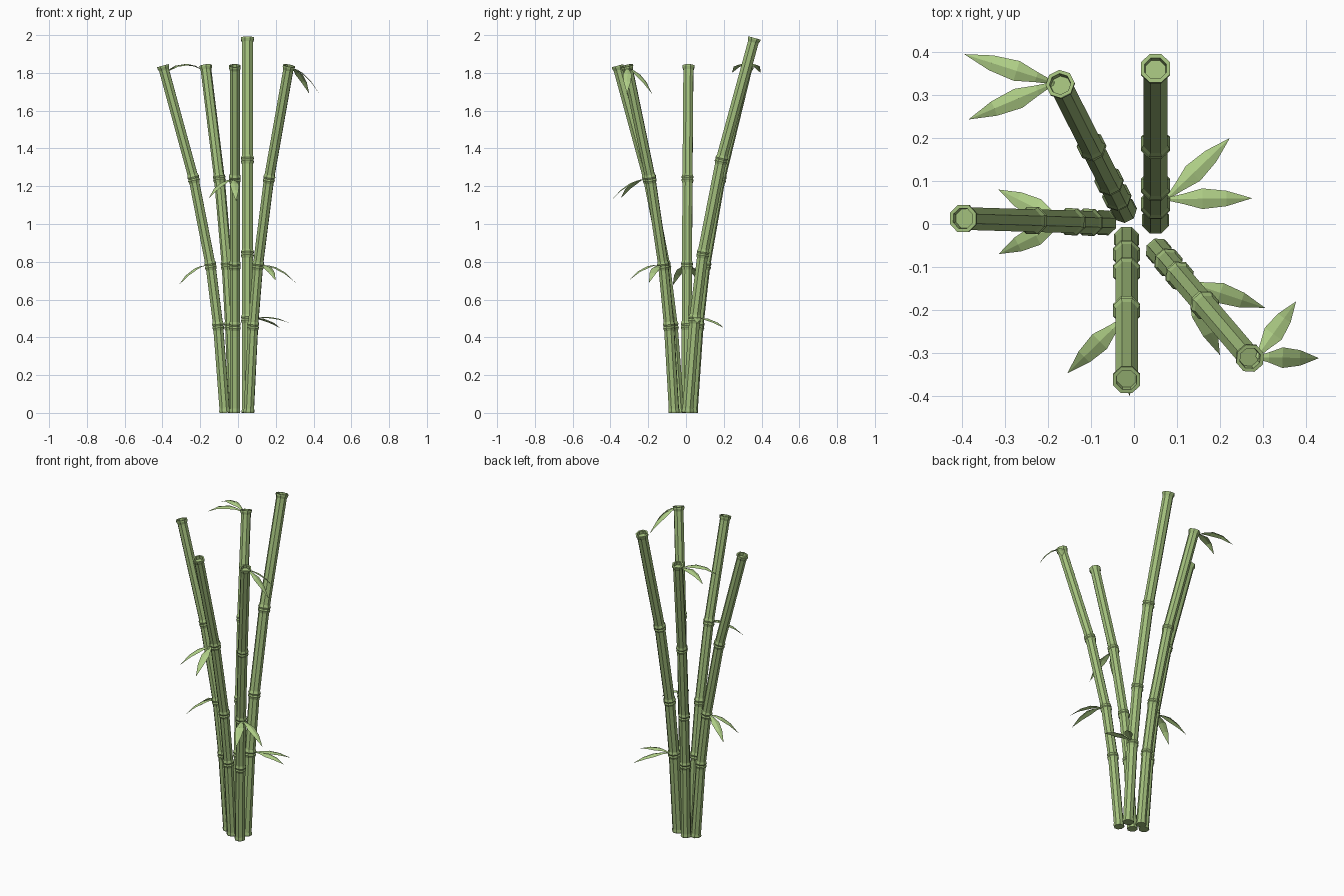
import bpy, bmesh
from math import cos, sin, tau
from mathutils import Vector

if "Cube" in bpy.data.objects:
    bpy.data.objects.remove(bpy.data.objects["Cube"])

SIDES = 8


def material(name, color):
    m = bpy.data.materials.new(name)
    m.diffuse_color = (*color, 1)
    m.use_nodes = True
    m.node_tree.nodes["Principled BSDF"].inputs["Base Color"].default_value = m.diffuse_color
    return m


STALK = material("stalk_green", (0.36, 0.52, 0.2))
LEAF = material("leaf_green", (0.43, 0.62, 0.24))


def finish(name, bm, mat):
    bmesh.ops.recalc_face_normals(bm, faces=bm.faces)
    me = bpy.data.meshes.new(name)
    bm.to_mesh(me)
    bm.free()
    me.materials.append(mat)
    bpy.context.collection.objects.link(bpy.data.objects.new(name, me))


# Stalk: octagonal tube bending a little more outward at every node
NODES = [(0, 0), (0.035, 0.46), (0.075, 0.78), (0.165, 1.24), (0.328, 1.838)]


def stalk(name, base, lean, scale=1.0):
    out = Vector((lean[0], lean[1], 0)).normalized()
    side = Vector((-out.y, out.x, 0))
    body, rim = 0.0285 * scale, 0.034 * scale
    pts = [Vector((base[0], base[1], 0)) + scale * (out * o + Vector((0, 0, z)))
           for o, z in NODES]
    dirs = [(b - a).normalized() for a, b in zip(pts, pts[1:])]
    last = len(pts) - 1
    rings = []                                   # (centre, axis, radius)
    for i, p in enumerate(pts):
        before, after = dirs[max(i - 1, 0)], dirs[min(i, last - 1)]
        mid = (before + after).normalized()
        if i > 0:
            rings += [(p - before * 0.024, before, body), (p - before * 0.009, mid, rim)]
        rings.append((p, mid, rim if i == last else body * 1.06))
        if i < last:
            rings += [(p + after * 0.009, mid, rim if i else body * 1.1),
                      (p + after * 0.024, after, body)]
    # recessed hollow at the cut top
    rings += [(pts[-1], dirs[-1], rim * 0.74),
              (pts[-1] - dirs[-1] * 0.02, dirs[-1], rim * 0.7)]
    bm = bmesh.new()
    loops = []
    for c, axis, r in rings:
        u = side.cross(axis).normalized()
        loop = []
        for k in range(SIDES):
            a = tau * (k + 0.5) / SIDES
            v = c + r * (u * cos(a) + side * sin(a))
            v.z = max(v.z, 0)
            loop.append(bm.verts.new(v))
        loops.append(loop)
    for a, b in zip(loops, loops[1:]):
        for k in range(SIDES):
            n = (k + 1) % SIDES
            bm.faces.new((a[k], a[n], b[n], b[k]))
    bm.faces.new(loops[0][::-1])
    bm.faces.new(loops[-1])
    finish(name, bm, STALK)


# Leaf: folded blade, (position along, half width) stations, arching down to the tip
BLADE = [(0, 0.003), (0.2, 0.012), (0.42, 0.024), (0.7, 0.018)]


def leaf(name, base, tip, lift=0.03):
    base, tip = Vector(base), Vector(tip)
    run = tip - base
    side = Vector((-run.y, run.x, 0)).normalized()
    bm = bmesh.new()
    rows = []
    for t, w in BLADE:
        c = base + run * t + Vector((0, 0, 4 * lift * t * (1 - t)))
        fold = Vector((0, 0, w * 0.3))
        rows.append([bm.verts.new(v) for v in
                     (c - side * w - fold, c, c + side * w - fold)])
    for a, b in zip(rows, rows[1:]):
        for k in (0, 1):
            bm.faces.new((a[k], a[k + 1], b[k + 1], b[k]))
    end = bm.verts.new(tip)
    for k in (0, 1):
        bm.faces.new((rows[-1][k], rows[-1][k + 1], end))
    finish(name, bm, LEAF)


# Five stalks fanning out
stalk("left_stalk", (-0.07, 0.003), (-1, 0.03))
stalk("back_left_stalk", (-0.024, 0.033), (-0.45, 0.89))
stalk("tall_back_stalk", (0.05, 0.008), (0, 1), 1.08)
stalk("front_stalk", (-0.017, -0.035), (0, -1))
stalk("front_right_stalk", (0.057, -0.063), (0.65, -0.76))

# Leaf pairs: shared base, two tips, arch
PAIRS = {
    "back_left_top": ((-0.185, 0.328, 1.815), (-0.395, 0.395, 1.8), (-0.385, 0.243, 1.8), 0.04),
    "front_right_top": ((0.285, -0.31, 1.825), (0.377, -0.18, 1.69), (0.43, -0.312, 1.69), 0.03),
    "tall_back": ((0.075, 0.058, 0.5), (0.223, 0.2, 0.45), (0.275, 0.06, 0.475), 0.02),
    "front_right_mid": ((0.125, -0.135, 0.78), (0.305, -0.195, 0.69), (0.2, -0.305, 0.7), 0.03),
    "left": ((-0.165, 0.005, 0.78), (-0.315, 0.08, 0.675), (-0.315, -0.07, 0.675), 0.03),
    "front": ((-0.025, -0.22, 1.235), (-0.155, -0.347, 1.135), (-0.01, -0.4, 1.12), 0.03),
}
for name, (base, a, b, lift) in PAIRS.items():
    leaf(name + "_leaf_a", base, a, lift)
    leaf(name + "_leaf_b", base, b, lift)
